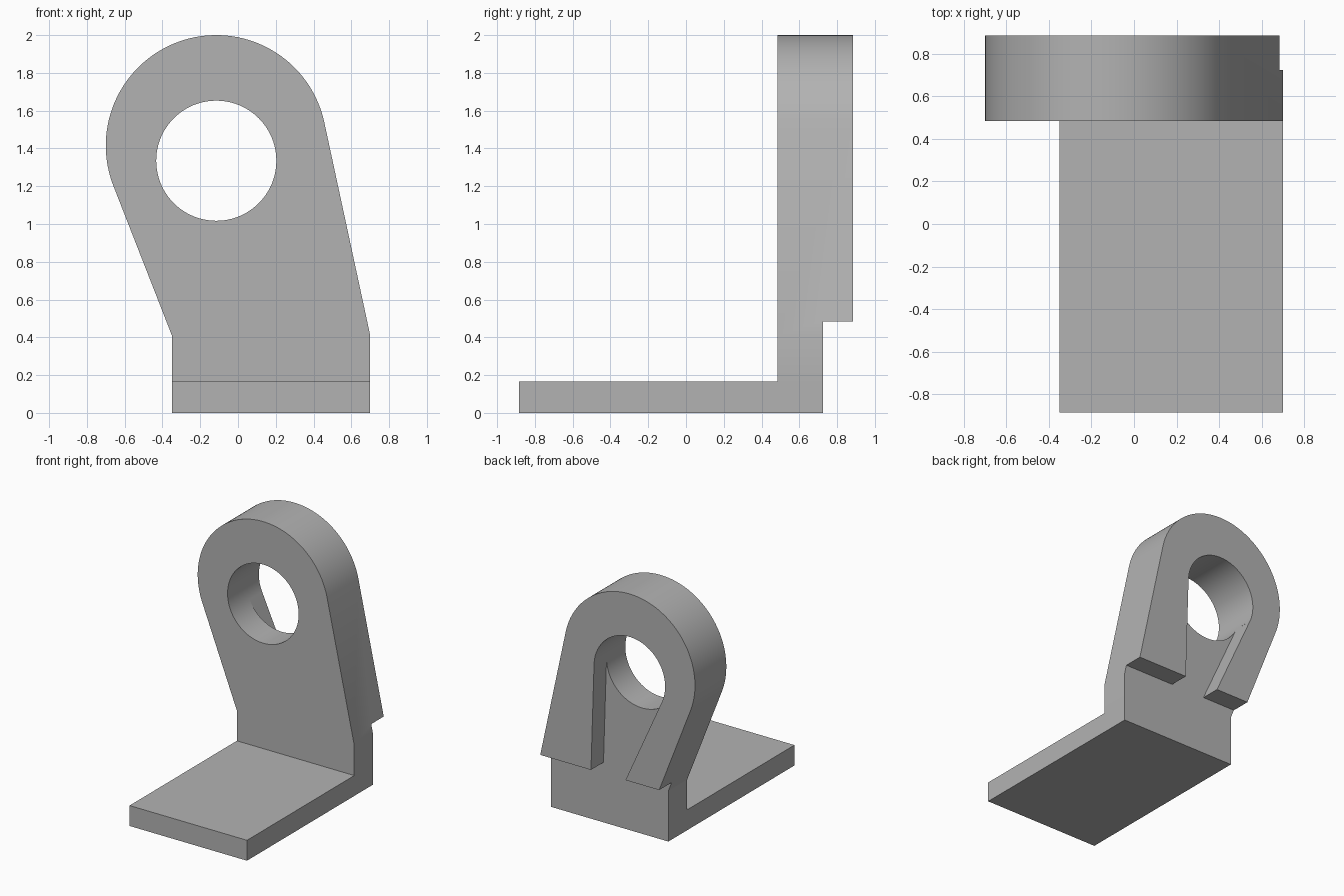
import bpy, bmesh
from math import cos, sin, pi, atan2, acos, hypot
from mathutils import Vector

cube = bpy.data.objects.get("Cube")
if cube:
    bpy.data.objects.remove(cube, do_unlink=True)

grey = bpy.data.materials.new("plain grey")
grey.use_nodes = True
colour = (0.45, 0.45, 0.45, 1)
grey.diffuse_color = colour
grey.node_tree.nodes["Principled BSDF"].inputs["Base Color"].default_value = colour


def prism(name, outline, y0, y1):
    """Extrude an x-z outline from y0 to y1."""
    bm = bmesh.new()
    face = bm.faces.new([bm.verts.new((x, y0, z)) for x, z in outline])
    geom = bmesh.ops.extrude_face_region(bm, geom=[face])["geom"]
    moved = [v for v in geom if isinstance(v, bmesh.types.BMVert)]
    bmesh.ops.translate(bm, verts=moved, vec=Vector((0, y1 - y0, 0)))
    bmesh.ops.recalc_face_normals(bm, faces=bm.faces)
    mesh = bpy.data.meshes.new(name)
    bm.to_mesh(mesh)
    bm.free()
    mesh.materials.append(grey)
    obj = bpy.data.objects.new(name, mesh)
    bpy.context.collection.objects.link(obj)
    return obj


def box(x0, x1, z0, z1):
    return [(x0, z0), (x1, z0), (x1, z1), (x0, z1)]


def arc(centre, r, a0, a1, n):
    return [(centre[0] + r * cos(a0 + (a1 - a0) * i / n),
             centre[1] + r * sin(a0 + (a1 - a0) * i / n)) for i in range(n + 1)]


def tangent_angle(point, centre, r, side):
    """Angle on the circle where the line from point touches it."""
    dx, dz = point[0] - centre[0], point[1] - centre[1]
    return atan2(dz, dx) + side * acos(r / hypot(dx, dz))


def cut(target, cutter):
    mod = target.modifiers.new("cut", 'BOOLEAN')
    mod.operation, mod.solver, mod.object = 'DIFFERENCE', 'EXACT', cutter
    bpy.context.view_layer.objects.active = target
    bpy.ops.object.modifier_apply(modifier=mod.name)
    bpy.data.objects.remove(cutter, do_unlink=True)


left, right = -0.35, 0.70
front, web_back, rim_back = 0.485, 0.725, 0.885
base_top, shoulder, rim_bottom = 0.165, 0.41, 0.485
eye, eye_r = (-0.115, 1.415), 0.585
hole, hole_r = (-0.115, 1.335), 0.318

# Flat base plate
prism("base_plate", box(left, right, 0, base_top), -0.885, web_back)

# Upright lug: shoulders, slanted sides and a round head
a0 = tangent_angle((right, shoulder), eye, eye_r, 1)
a1 = tangent_angle((left, shoulder), eye, eye_r, -1) + 2 * pi
outline = [(left, shoulder), (left, base_top), (right, base_top), (right, shoulder)]
upright = prism("upright_lug", outline + arc(eye, eye_r, a0, a1, 72), front, rim_back)

# Step under the raised rim at the back
cut(upright, prism("step_cutter", box(-1, 1, 0, rim_bottom), web_back, 1))

# Flared slot between the two legs of the rim
foot_r, foot_l = (0.233, 0.4), (-0.04, 0.4)
b0 = tangent_angle(foot_r, hole, hole_r, 1)
b1 = tangent_angle(foot_l, hole, hole_r, -1)
touch_r, touch_l = (arc(hole, hole_r, b, b, 1)[0] for b in (b0, b1))
cut(upright, prism("slot_cutter", [foot_l, foot_r, touch_r, hole, touch_l], web_back, 1))

# Round through hole
cut(upright, prism("hole_cutter", arc(hole, hole_r, 0, 2 * pi, 96)[:-1], 0, 1.2))

bpy.ops.object.select_all(action='DESELECT')
upright.select_set(True)
bpy.context.view_layer.objects.active = upright
bpy.ops.object.shade_smooth_by_angle(angle=pi / 9)
